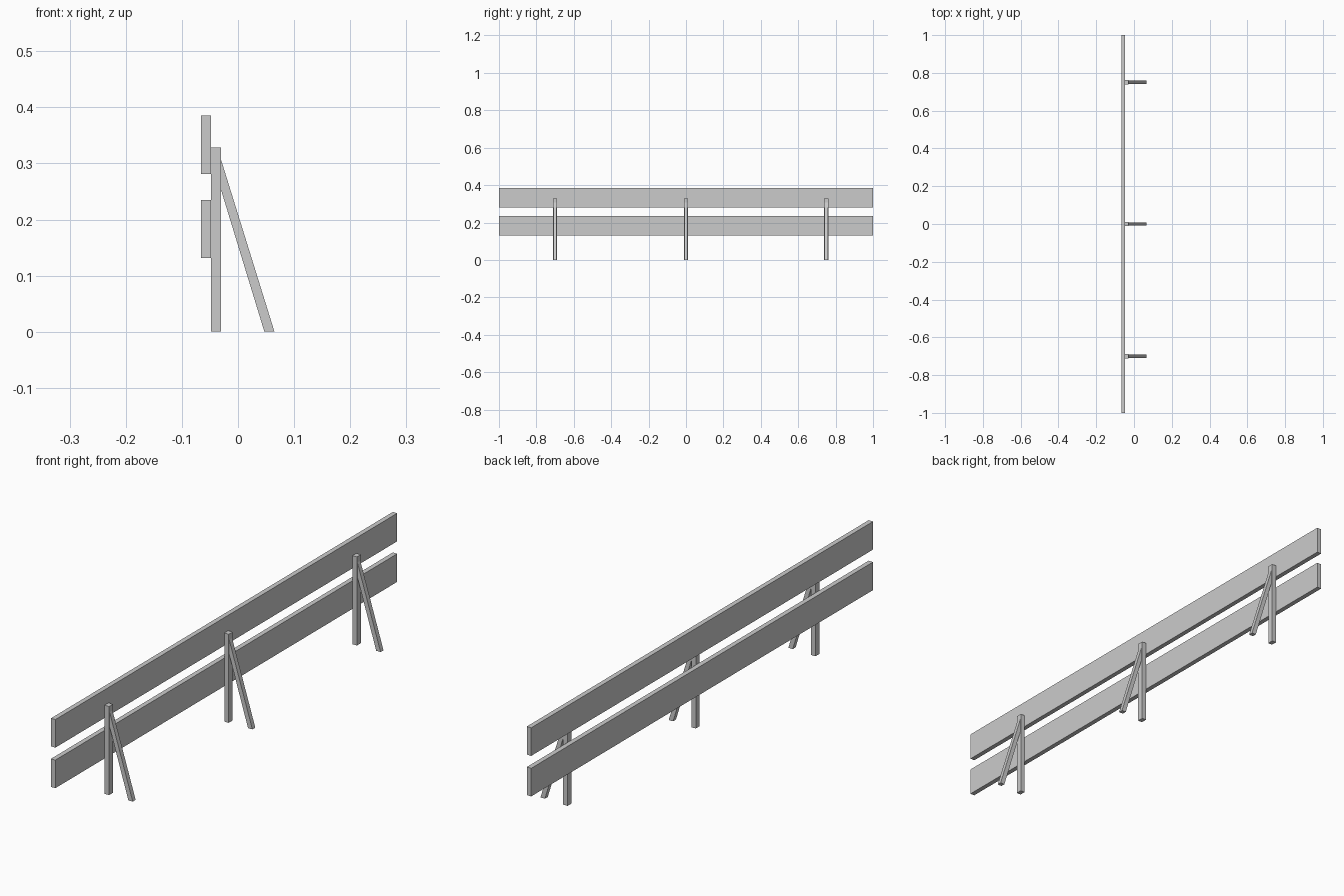
import bpy
import bmesh

cube = bpy.data.objects.get("Cube")
if cube:
    bpy.data.objects.remove(cube, do_unlink=True)

# Single grey finish
grey = bpy.data.materials.new("plain grey")
grey.use_nodes = True
colour = (0.6, 0.6, 0.6, 1)
grey.diffuse_color = colour
grey.node_tree.nodes["Principled BSDF"].inputs["Base Color"].default_value = colour


def extrude_profile(name, profile, y_mid, width):
    """Extrude an (x, z) outline along y, centred on y_mid."""
    bm = bmesh.new()
    face = bm.faces.new([bm.verts.new((x, y_mid - width / 2, z)) for x, z in profile])
    result = bmesh.ops.extrude_face_region(bm, geom=[face])
    moved = [v for v in result["geom"] if isinstance(v, bmesh.types.BMVert)]
    bmesh.ops.translate(bm, verts=moved, vec=(0, width, 0))
    bmesh.ops.recalc_face_normals(bm, faces=bm.faces)
    mesh = bpy.data.meshes.new(name)
    bm.to_mesh(mesh)
    bm.free()
    mesh.materials.append(grey)
    obj = bpy.data.objects.new(name, mesh)
    bpy.context.collection.objects.link(obj)
    return obj


def rectangle(x0, x1, z0, z1):
    return [(x0, z0), (x1, z0), (x1, z1), (x0, z1)]


BACK, JOINT, FRONT = -0.066, -0.048, -0.03

# Long horizontal boards
extrude_profile("lower_board", rectangle(BACK, JOINT, 0.131, 0.235), 0, 2)
extrude_profile("upper_board", rectangle(BACK, JOINT, 0.281, 0.385), 0, 2)

# Posts, each with a sloping brace cut flush with the post and the ground
brace = [(0.047, 0), (0.065, 0), (FRONT, 0.306), (FRONT, 0.252)]
for label, y in (("front", -0.70), ("middle", 0), ("back", 0.75)):
    extrude_profile(label + "_post", rectangle(JOINT, FRONT, 0, 0.328), y, 0.023)
    extrude_profile(label + "_brace", brace, y, 0.017)
